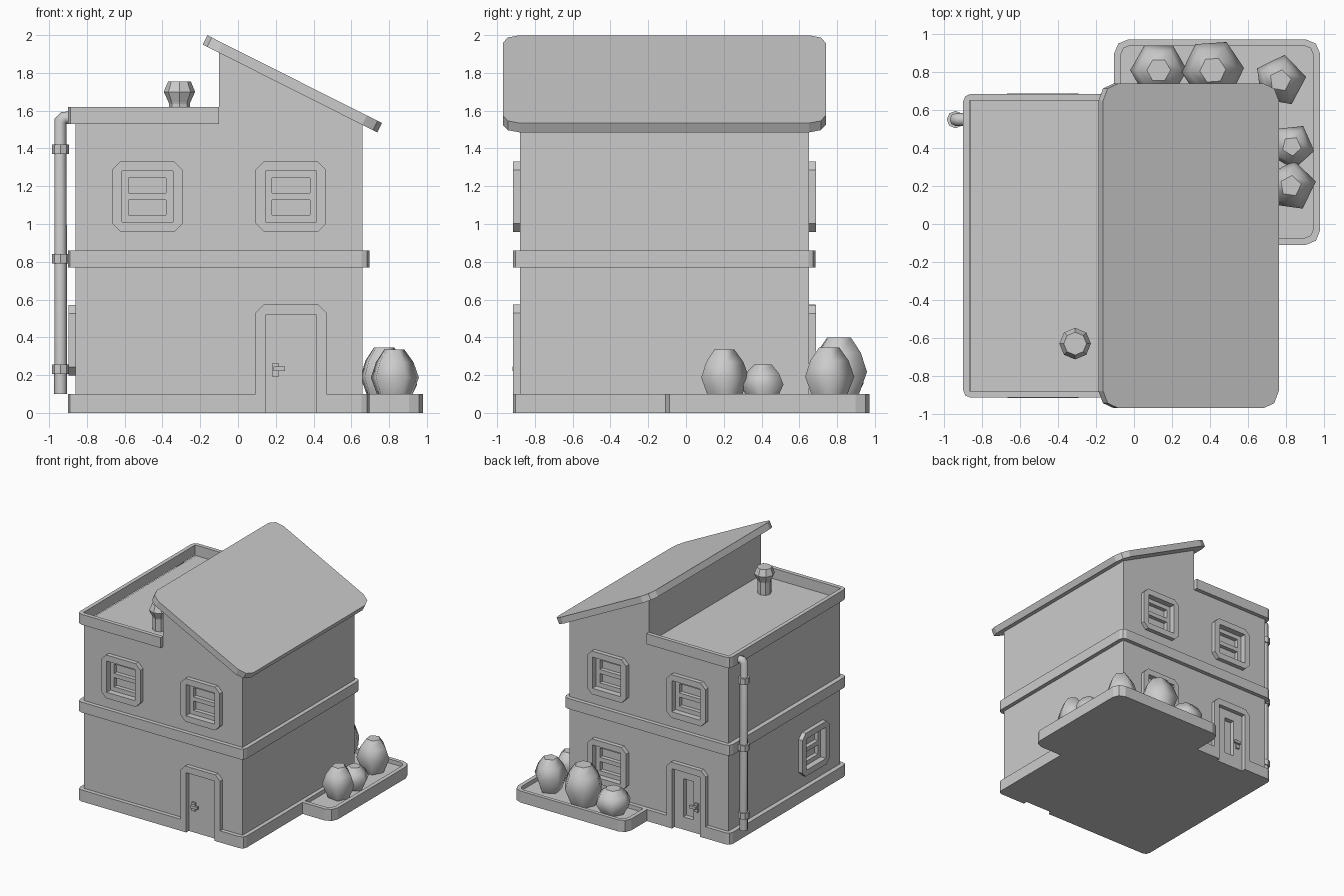
import bpy, bmesh, math
from mathutils import Matrix, Vector

if "Cube" in bpy.data.objects:
    bpy.data.objects.remove(bpy.data.objects["Cube"])

I = Matrix.Identity(4)


def rrect(x0, x1, y0, y1, r=0.0, n=1):
    """Counter-clockwise rectangle with corners cut in n steps."""
    pts = []
    for k, (cx, cy) in enumerate([(x1 - r, y1 - r), (x0 + r, y1 - r), (x0 + r, y0 + r), (x1 - r, y0 + r)]):
        for i in range(n + 1):
            a = math.pi / 2 * (k + i / n)
            pts.append((cx + r * math.cos(a), cy + r * math.sin(a)))
    return pts


def finish(name, bm):
    bmesh.ops.remove_doubles(bm, verts=bm.verts, dist=1e-5)
    bmesh.ops.recalc_face_normals(bm, faces=bm.faces)
    me = bpy.data.meshes.new(name)
    bm.to_mesh(me)
    bm.free()
    ob = bpy.data.objects.new(name, me)
    bpy.context.collection.objects.link(ob)
    return ob


def add_prism(bm, outer, z0, z1, inner=None, M=I):
    loops = [[[bm.verts.new(M @ Vector((x, y, z))) for x, y in loop] for z in (z0, z1)]
             for loop in ([outer, inner] if inner else [outer])]

    def bridge(a, b):
        for i in range(len(a)):
            j = (i + 1) % len(a)
            bm.faces.new((a[i], a[j], b[j], b[i]))
    for lo, hi in loops:
        bridge(lo, hi)
    for k in (0, 1):
        if inner:
            bridge(loops[0][k], loops[1][k])
        else:
            bm.faces.new(loops[0][k])


def prism(name, outer, z0, z1, inner=None, M=I):
    bm = bmesh.new()
    add_prism(bm, outer, z0, z1, inner, M)
    return finish(name, bm)


def lathe(name, profile, sides, loc, turn=0.0, smooth=True):
    bm = bmesh.new()
    rings = [[bm.verts.new(Vector(loc) + Vector((r * math.cos(turn + math.tau * i / sides),
              r * math.sin(turn + math.tau * i / sides), z))) for i in range(sides)] for r, z in profile]
    for a, b in zip(rings, rings[1:]):
        for i in range(sides):
            j = (i + 1) % sides
            bm.faces.new((a[i], a[j], b[j], b[i])).smooth = smooth
    bm.faces.new(rings[0])
    bm.faces.new(rings[-1])
    return finish(name, bm)


def cut(ob, cutter):
    mod = ob.modifiers.new("cut", 'BOOLEAN')
    mod.operation, mod.solver, mod.object = 'DIFFERENCE', 'EXACT', cutter
    bpy.context.view_layer.objects.active = ob
    bpy.ops.object.modifier_apply(modifier=mod.name)
    bpy.data.objects.remove(cutter)


def on_wall(x, y, z, turn):
    """Local x along the wall, y up, z outwards."""
    return (Matrix.Translation((x, y, z)) @ Matrix.Rotation(math.radians(turn), 4, 'Z')
            @ Matrix.Rotation(math.pi / 2, 4, 'X'))


X0, X1, Y0, Y1 = -0.86, 0.66, -0.88, 0.65
FRONT, BACK, LEFT = 0, 180, -90

# House body: side profile with a flat roof and a sloped roof
profile = [(X0, 0), (X1, 0), (X1, 1.524), (-0.10, 1.907), (-0.10, 1.53), (X0, 1.53)]
body = prism("house_body", profile, -Y1, -Y0, M=Matrix.Rotation(math.pi / 2, 4, 'X'))

# Plinth and storey band
outline = rrect(-0.90, 0.695, -0.915, 0.685, 0.04, 2)
wall_line = rrect(X0, X1, Y0, Y1, 0, 2)
plinth = prism("plinth", outline, 0, 0.10)
prism("storey_band", outline, 0.77, 0.86, wall_line)

# Parapet around the flat roof, open at the tall side
r = 0.04
prism("parapet", [(-0.10, -0.915), (-0.10, -0.88), (-0.865, -0.88), (-0.865, 0.65), (-0.10, 0.65),
                  (-0.10, 0.685), (-0.90 + r, 0.685), (-0.888, 0.673), (-0.90, 0.685 - r),
                  (-0.90, -0.915 + r), (-0.888, -0.903), (-0.90 + r, -0.915)], 1.53, 1.62)

# Sloped roof slab
roof = prism("sloped_roof", rrect(0, 1.035, -0.97, 0.74, 0.09, 2), 0, 0.055,
             M=Matrix.Translation((-0.187, 0, 1.95)) @ Matrix.Rotation(math.radians(26.7), 4, 'Y'))

# Windows: raised frame, recessed sash, two panes
pockets, panes = bmesh.new(), bmesh.new()
spots = [(-0.48, Y0, 1.145, FRONT), (0.28, Y0, 1.145, FRONT),
         (-0.48, Y1, 1.145, BACK), (0.28, Y1, 1.145, BACK),
         (0.28, Y1, 0.385, BACK), (X0, -0.50, 0.385, LEFT)]
for i, spot in enumerate(spots):
    M = on_wall(*spot)
    prism(f"window_frame_{i + 1}", rrect(-0.187, 0.187, -0.187, 0.187, 0.045), 0, 0.037,
          rrect(-0.135, 0.135, -0.135, 0.135), M)
    add_prism(pockets, rrect(-0.135, 0.135, -0.135, 0.135), -0.015, 0.02, M=M)
    for v in (-0.058, 0.058):
        add_prism(panes, rrect(-0.1, 0.1, v - 0.04, v + 0.04), -0.05, 0.02, M=M)

# Doors: frame, plinth notch, handle
notches = bmesh.new()
for label, x, y, turn, s in (("front", 0.28, Y0, FRONT, 1), ("back", -0.48, Y1, BACK, -1)):
    M = on_wall(x, y, 0, turn)
    prism(f"{label}_door_frame", [(-0.188, 0), (-0.135, 0), (-0.135, 0.517), (0.135, 0.517), (0.135, 0),
                                  (0.188, 0), (0.188, 0.53), (0.145, 0.573), (-0.145, 0.573),
                                  (-0.188, 0.53)], 0, 0.036, M=M)
    add_prism(notches, rrect(-0.135, 0.135, -0.05, 0.2), 0, 0.1, M=M)
    if label == "back":
        add_prism(panes, rrect(-0.05, 0.045, 0.11, 0.44), -0.04, 0.02, M=M)
    hb = bmesh.new()
    for a, b, v0, v1, w0, w1 in ((-0.098, -0.066, 0.19, 0.265, 0, 0.015), (-0.092, -0.03, 0.222, 0.246, 0.02, 0.038),
                                 (-0.092, -0.07, 0.222, 0.246, 0.015, 0.02)):
        add_prism(hb, rrect(min(a * s, b * s), max(a * s, b * s), v0, v1), w0, w1, M=M)
    finish(f"{label}_door_handle", hb)
cut(plinth, finish("notch_cutter", notches))
cut(body, finish("pocket_cutter", pockets))
cut(body, finish("pane_cutter", panes))

# Chimney pot on the flat roof
lathe("chimney", [(0.055, 1.53), (0.055, 1.635), (0.058, 1.645), (0.083, 1.70), (0.06, 1.755)],
      8, (-0.31, -0.63, 0), smooth=False)

# Drainpipe with elbow and brackets
cu = bpy.data.curves.new("drainpipe", 'CURVE')
cu.dimensions, cu.bevel_depth, cu.bevel_resolution, cu.use_fill_caps = '3D', 0.034, 2, True
sp = cu.splines.new('POLY')
path = [(-0.939, 0.10), (-0.939, 1.545), (-0.922, 1.562), (-0.87, 1.562)]
sp.points.add(len(path) - 1)
for p, (x, z) in zip(sp.points, path):
    p.co = (x, 0.55, z, 1)
pipe = bpy.data.objects.new("drainpipe", cu)
bpy.context.collection.objects.link(pipe)
bpy.context.view_layer.objects.active = pipe
pipe.select_set(True)
bpy.ops.object.convert(target='MESH')
for i, z in enumerate((0.205, 0.79, 1.37)):
    lathe(f"pipe_bracket_{i + 1}", [(0.046, z), (0.046, z + 0.052)], 8, (-0.94, 0.55, 0), smooth=False)

# Garden bed wrapped around the back right corner
inner = rrect(-0.07, 0.945, -0.075, 0.94, 0.05, 2)
prism("garden_bed_rim", rrect(-0.105, 0.98, -0.11, 0.972, 0.075, 2), 0, 0.10, inner)
prism("garden_bed_soil", inner, 0, 0.065)

# Shrubs
shrubs = [(0.825, 0.20, 0.135, 0.335, 5, 10), (0.83, 0.41, 0.122, 0.255, 5, -12),
          (0.77, 0.755, 0.138, 0.345, 5, 8), (0.415, 0.81, 0.165, 0.40, 6, 4), (0.13, 0.81, 0.15, 0.27, 6, 0)]
for i, (x, y, rad, top, n, turn) in enumerate(shrubs):
    h = top - 0.06
    lathe(f"shrub_{i + 1}", [(rad * 0.62, 0.06), (rad, 0.06 + h * 0.46), (rad * 0.78, 0.06 + h * 0.76),
                             (rad * 0.42, top)], n, (x, y, 0), math.radians(turn))
